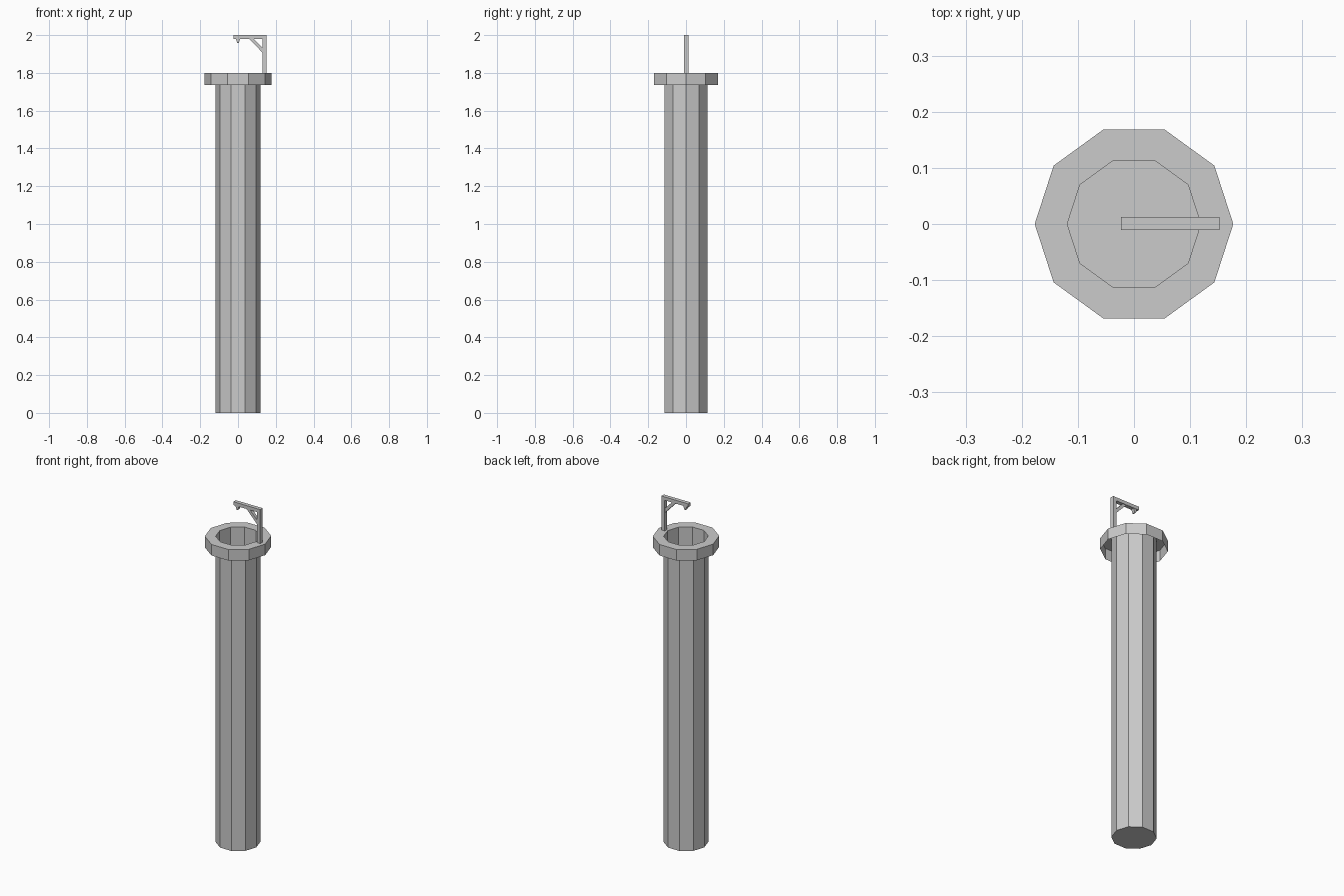
import bpy, bmesh
from math import cos, sin, tau

if "Cube" in bpy.data.objects:
    bpy.data.objects.remove(bpy.data.objects["Cube"])

SIDES = 10
BEAM_W = 0.023


def make_object(name, bm):
    mesh = bpy.data.meshes.new(name)
    bm.to_mesh(mesh)
    bm.free()
    obj = bpy.data.objects.new(name, mesh)
    bpy.context.collection.objects.link(obj)
    return obj


def ring_shell(name, profile, cap_start=False):
    """Ten-sided open shell swept from (radius, z) points."""
    bm = bmesh.new()
    rings = [[bm.verts.new((r * cos(tau * i / SIDES), r * sin(tau * i / SIDES), z))
              for i in range(SIDES)] for r, z in profile]
    for a, b in zip(rings, rings[1:]):
        for i in range(SIDES):
            j = (i + 1) % SIDES
            bm.faces.new((a[i], a[j], b[j], b[i]))
    if cap_start:
        bm.faces.new(rings[0][::-1])
    return make_object(name, bm)


def plate(name, outline, width=BEAM_W):
    """Prism from an (x, z) outline, centred across y."""
    bm = bmesh.new()
    face = bm.faces.new([bm.verts.new((x, -width / 2 + 0.001, z)) for x, z in outline])
    grown = bmesh.ops.extrude_face_region(bm, geom=[face])["geom"]
    bmesh.ops.translate(bm, vec=(0, width, 0),
                        verts=[g for g in grown if isinstance(g, bmesh.types.BMVert)])
    bmesh.ops.recalc_face_normals(bm, faces=bm.faces)
    return make_object(name, bm)


# Long hollow shaft, closed at the bottom
ring_shell("shaft", [(0.119, 0), (0.119, 1.80)], cap_start=True)

# Rim: flat top and outer wall, open underneath
ring_shell("rim", [(0.177, 1.735), (0.177, 1.80), (0.119, 1.80)])

# Hoist: post, arm and diagonal brace
plate("post", [(0.13, 1.80), (0.152, 1.80), (0.152, 1.98), (0.13, 1.98)])
plate("arm", [(-0.023, 1.98), (0.152, 1.98), (0.152, 2.0), (-0.023, 2.0)])
plate("brace", [(0.13, 1.907), (0.13, 1.932), (0.084, 1.98), (0.06, 1.98)], 0.018)

# Tapered peg hanging under the arm tip
plate("peg", [(-0.012, 1.98), (-0.003, 1.957), (0.003, 1.957), (0.012, 1.98)], 0.018)
